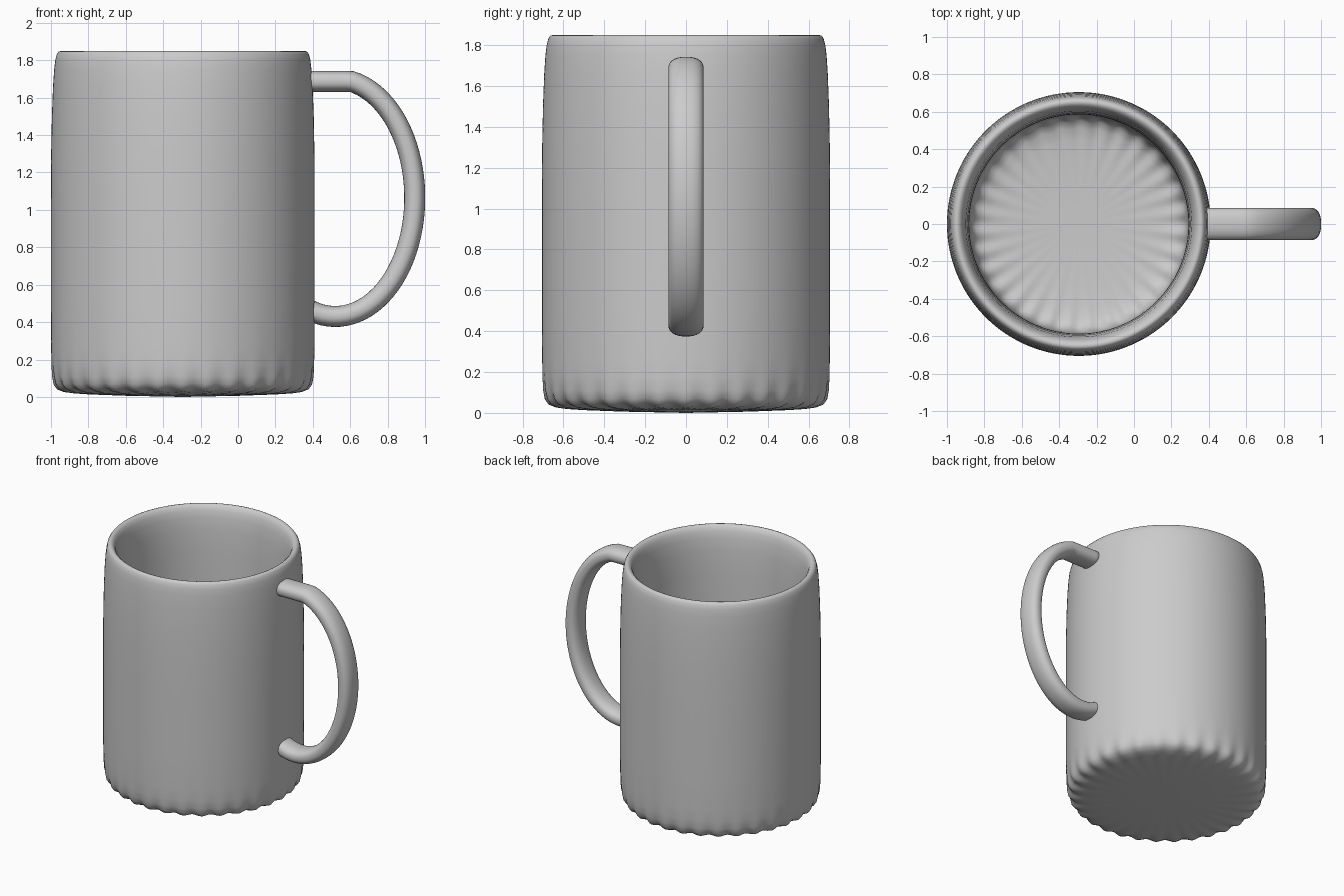
import bpy, bmesh, math
from mathutils import Vector

if "Cube" in bpy.data.objects:
    bpy.data.objects.remove(bpy.data.objects["Cube"])

grey = bpy.data.materials.new("light grey ceramic")
grey.diffuse_color = (0.6, 0.6, 0.6, 1)
grey.use_nodes = True
grey.node_tree.nodes["Principled BSDF"].inputs["Base Color"].default_value = grey.diffuse_color


def finish(bm, name):
    bmesh.ops.recalc_face_normals(bm, faces=bm.faces)
    for f in bm.faces:
        f.smooth = True
    me = bpy.data.meshes.new(name)
    bm.to_mesh(me)
    bm.free()
    ob = bpy.data.objects.new(name, me)
    bpy.context.collection.objects.link(ob)
    me.materials.append(grey)
    return ob


def bridge(bm, a, b):
    n = len(a)
    for i in range(n):
        j = (i + 1) % n
        bm.faces.new((a[i], a[j], b[j], b[i]))


def fan(bm, ring, centre):
    c = bm.verts.new(centre)
    for i in range(len(ring)):
        bm.faces.new((ring[i], ring[(i + 1) % len(ring)], c))


# Mug body: lathe profile (radius, height, ripple) from under the base,
# up the outside, over the rim and down to the inner floor
CX, SEG, RIPPLES = -0.295, 256, 32
profile = [
    (0.30, 0.006, 0), (0.50, 0.014, 0.001), (0.58, 0.021, 0.004),
    (0.63, 0.030, 0.007), (0.665, 0.045, 0.008), (0.685, 0.07, 0.006),
    (0.696, 0.11, 0.003), (0.701, 0.17, 0.001), (0.704, 0.26, 0),
    (0.705, 0.50, 0), (0.705, 1.00, 0), (0.704, 1.30, 0), (0.700, 1.50, 0),
    (0.694, 1.66, 0), (0.688, 1.75, 0), (0.682, 1.80, 0), (0.674, 1.832, 0),
    (0.664, 1.846, 0), (0.652, 1.85, 0), (0.640, 1.846, 0),
    (0.628, 1.835, 0), (0.616, 1.81, 0), (0.604, 1.76, 0),
    (0.594, 1.66, 0), (0.588, 1.50, 0), (0.586, 1.20, 0), (0.586, 0.60, 0),
    (0.585, 0.32, 0), (0.580, 0.24, 0.002), (0.570, 0.19, 0.005),
    (0.548, 0.158, 0.007), (0.51, 0.142, 0.006), (0.45, 0.133, 0.003),
    (0.36, 0.126, 0.001), (0.20, 0.12, 0),
]
bm = bmesh.new()
rings = []
for k, (r, z, amp) in enumerate(profile):
    ring = []
    for i in range(SEG):
        t = 2 * math.pi * i / SEG
        w = amp * math.cos(RIPPLES * t)
        ring.append(bm.verts.new((CX + (r + w) * math.cos(t),
                                  (r + w) * math.sin(t), z - 0.5 * w)))
    rings.append(ring)
for a, b in zip(rings, rings[1:]):
    bridge(bm, a, b)
fan(bm, rings[0], (CX, 0, 0))
fan(bm, rings[-1], (CX, 0, 0.118))
finish(bm, "mug_body")

# Handle: straight stub at the top running into a half-ellipse loop
path = [Vector((x, 0, 1.687)) for x in (0.34, 0.42, 0.50, 0.575)]
A0, A1, N = math.radians(78), math.radians(-115), 48
for i in range(N + 1):
    t = A0 + (A1 - A0) * i / N
    path.append(Vector((0.52 + 0.425 * math.cos(t), 0,
                        1.065 + 0.635 * math.sin(t))))


def rounded(v, p):
    return math.copysign(abs(v) ** p, v)


bm = bmesh.new()
rings = []
for i, p in enumerate(path):
    d = (path[min(i + 1, len(path) - 1)] - path[max(i - 1, 0)]).normalized()
    side = Vector((-d.z, 0, d.x))
    ring = []
    for k in range(32):
        t = 2 * math.pi * k / 32
        off = side * (0.056 * rounded(math.sin(t), 0.85))
        off.y = 0.086 * rounded(math.cos(t), 0.85)
        ring.append(bm.verts.new(p + off))
    rings.append(ring)
for a, b in zip(rings, rings[1:]):
    bridge(bm, a, b)
fan(bm, rings[0], path[0])
fan(bm, rings[-1], path[-1])
finish(bm, "mug_handle")
